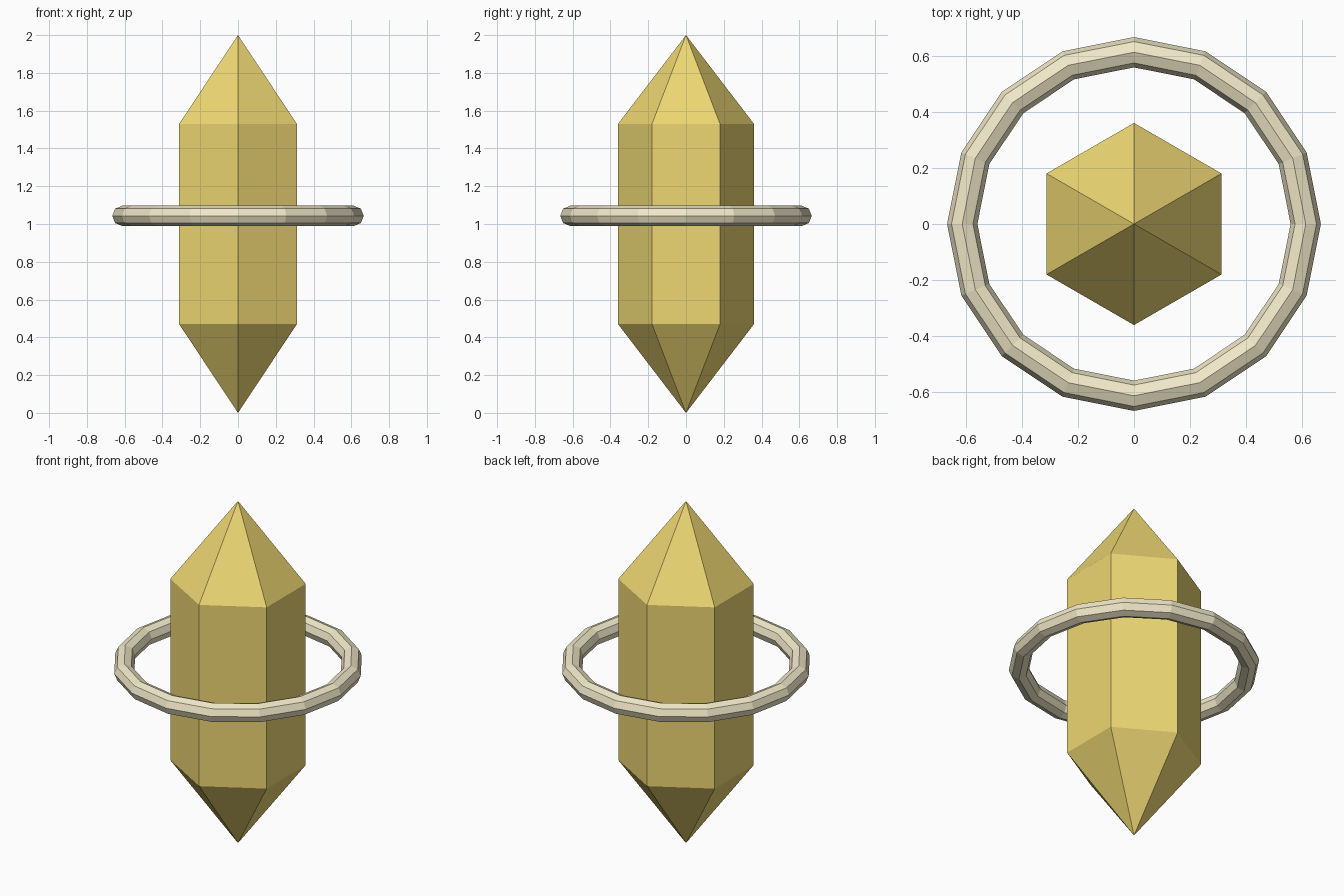
import bpy, bmesh, math

if "Cube" in bpy.data.objects:
    bpy.data.objects.remove(bpy.data.objects["Cube"])


def paint(obj, name, color):
    mat = bpy.data.materials.new(name)
    mat.diffuse_color = color
    mat.use_nodes = True
    mat.node_tree.nodes["Principled BSDF"].inputs["Base Color"].default_value = mat.diffuse_color
    obj.data.materials.append(mat)


# Crystal: six-sided prism with a pointed cap at both ends
RADIUS, SHOULDER_LOW, SHOULDER_HIGH, HEIGHT = 0.36, 0.47, 1.53, 2.0
bm = bmesh.new()
low, high = [
    [bm.verts.new((RADIUS * math.cos(a), RADIUS * math.sin(a), z))
     for a in (math.radians(90 + 60 * i) for i in range(6))]
    for z in (SHOULDER_LOW, SHOULDER_HIGH)
]
bottom = bm.verts.new((0, 0, 0))
top = bm.verts.new((0, 0, HEIGHT))
for i in range(6):
    j = (i + 1) % 6
    bm.faces.new((low[i], low[j], high[j], high[i]))
    bm.faces.new((high[i], high[j], top))
    bm.faces.new((low[j], low[i], bottom))
mesh = bpy.data.meshes.new("crystal")
bm.to_mesh(mesh)
bm.free()
crystal = bpy.data.objects.new("crystal", mesh)
bpy.context.collection.objects.link(crystal)
paint(crystal, "gold", (0.85, 0.68, 0.17, 1))

# Floating ring around the middle
bpy.ops.mesh.primitive_torus_add(
    major_segments=16, minor_segments=8,
    major_radius=0.612, minor_radius=0.054, location=(0, 0, 1.043))
ring = bpy.context.object
ring.name = "ring"
paint(ring, "cream", (0.88, 0.81, 0.58, 1))
